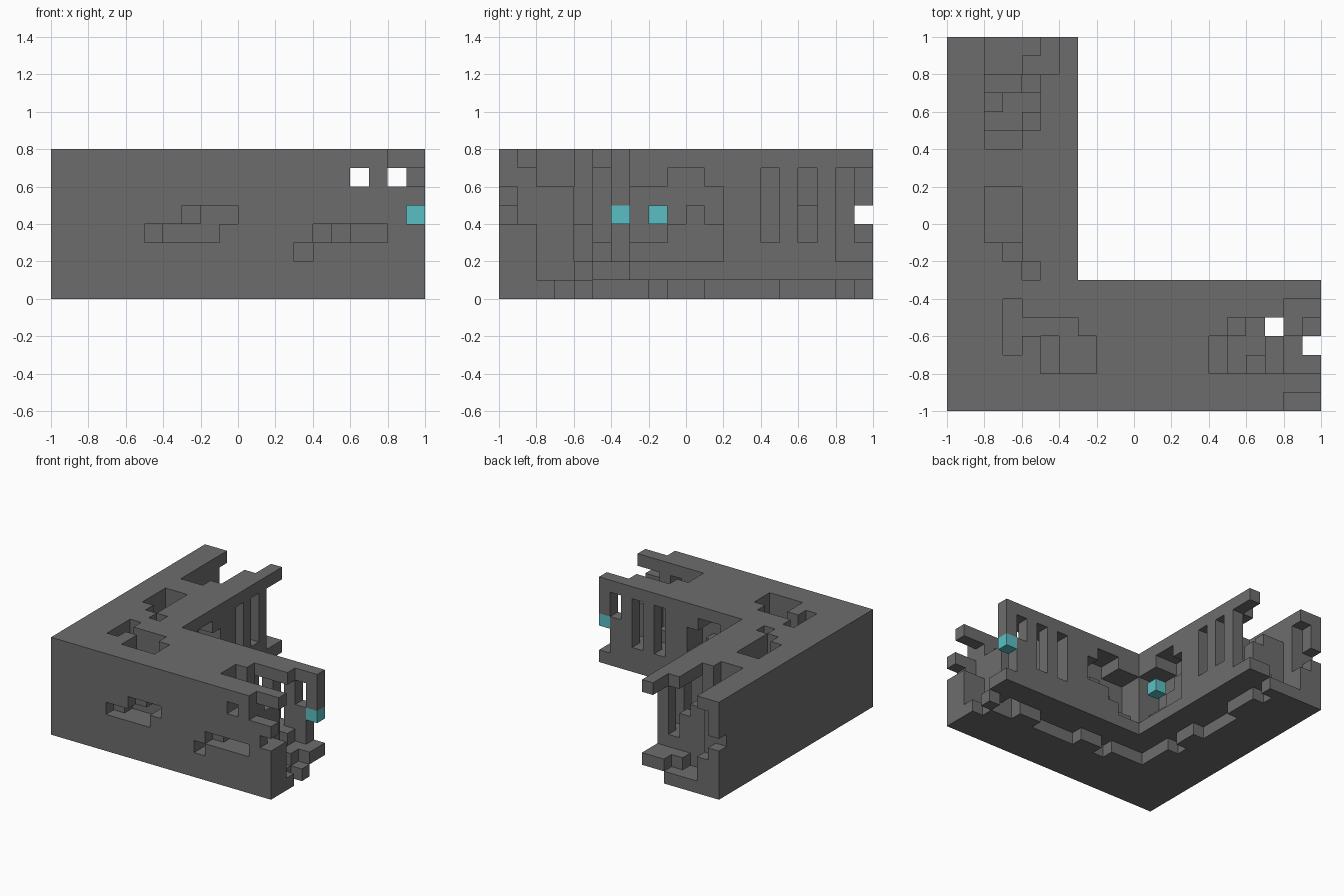
import bpy, bmesh
from mathutils import Vector

cube = bpy.data.objects.get("Cube")
if cube:
    bpy.data.objects.remove(cube, do_unlink=True)

U = 0.1  # block size


def material(name, rgb):
    m = bpy.data.materials.new(name)
    m.use_nodes = True
    m.diffuse_color = (*rgb, 1)
    m.node_tree.nodes["Principled BSDF"].inputs["Base Color"].default_value = (*rgb, 1)
    return m


grey = material("dark grey metal", (0.152, 0.152, 0.152))
teal = material("teal light", (0.105, 0.52, 0.55))

cells = set()


def box(x0, x1, y0, y1, z0, z1):
    return {(x, y, z) for x in range(x0, x1) for y in range(y0, y1) for z in range(z0, z1)}


def arm_box(arm, t0, t1, d0, d1, z0, z1):
    """t runs along the arm, d is the distance in from its outer face."""
    if arm == "x":
        return box(t0, t1, d0, d1, z0, z1)
    return box(d0, d1, t0, t1, z0, z1)


def cut(*dims, arms="xy"):
    for arm in arms:
        cells.difference_update(arm_box(arm, *dims))


def fill(*dims, arms="xy"):
    for arm in arms:
        cells.update(arm_box(arm, *dims))


def blocks_to_object(name, blocks, mat):
    """Skin the outside of a set of blocks and merge the flat faces."""
    bm = bmesh.new()
    corners = {}

    def vert(p):
        key = tuple(p)
        if key not in corners:
            corners[key] = bm.verts.new((p[0] * U - 1, p[1] * U - 1, p[2] * U))
        return corners[key]

    for cell in sorted(blocks):
        for axis in range(3):
            a, b = Vector((0, 0, 0)), Vector((0, 0, 0))
            a[(axis + 1) % 3] = 1
            b[(axis + 2) % 3] = 1
            for side in (0, 1):
                near = list(cell)
                near[axis] += 2 * side - 1
                if tuple(near) in blocks:
                    continue
                o = Vector(cell)
                o[axis] += side
                ring = [o, o + a, o + a + b, o + b]
                bm.faces.new([vert(p) for p in (ring if side else ring[::-1])])
    bmesh.ops.dissolve_limit(bm, angle_limit=0.01, verts=bm.verts[:], edges=bm.edges[:])
    bmesh.ops.triangulate(bm, faces=[f for f in bm.faces if len(f.verts) > 4])
    mesh = bpy.data.meshes.new(name)
    bm.to_mesh(mesh)
    bm.free()
    mesh.materials.append(mat)
    obj = bpy.data.objects.new(name, mesh)
    bpy.context.collection.objects.link(obj)
    return obj


# L-shaped solid
fill(0, 20, 0, 7, 0, 8)

# undercut below the inner walls, with stepped edge
cut(5, 20, 5, 7, 0, 1)
for start, end in ((8, 9), (11, 15), (18, 19)):
    cut(start, end, 4, 5, 0, 1)

# open trench along the outer half of each arm
cut(14, 20, 2, 4, 2, 8)
cut(15, 20, 4, 5, 2, 8)
cut(18, 20, 2, 6, 1, 8)
cut(14, 18, 5, 6, 3, 7)

# pillars and ledges inside the trench
fill(14, 15, 2, 4, 2, 5)
fill(15, 16, 4, 5, 2, 4)
fill(16, 17, 2, 3, 2, 5)
fill(17, 18, 2, 4, 2, 6)
fill(17, 18, 4, 5, 2, 5)
fill(18, 20, 5, 6, 1, 2)
fill(18, 19, 4, 5, 1, 2)

# tall slots in the inner walls
for start in (14, 16, 18):
    cut(start, start + 1, 6, 7, 3, 7)

# ragged opening in the inner walls near the corner
cut(7, 9, 5, 6, 3, 6)
cut(9, 10, 5, 6, 4, 7)
cut(10, 11, 5, 6, 5, 7)
cut(11, 12, 5, 6, 4, 6)
cut(9, 11, 6, 7, 4, 7)
cut(7, 12, 6, 7, 2, 6, arms="y")
cut(7, 9, 6, 7, 2, 6, arms="x")
cut(9, 10, 6, 7, 3, 4, arms="x")
cut(11, 12, 6, 7, 4, 6, arms="x")

# sunken patches in the roof
cut(9, 12, 2, 4, 5, 8, arms="y")
cut(8, 9, 3, 4, 6, 8, arms="y")
cut(7, 8, 4, 5, 6, 8, arms="y")
cut(5, 8, 2, 4, 6, 8, arms="x")
cut(3, 7, 4, 5, 6, 8, arms="x")
cut(3, 4, 3, 6, 6, 8, arms="x")
cut(5, 6, 2, 4, 5, 6, arms="x")

# recesses in the front face
cut(5, 6, 0, 1, 3, 4, arms="x")
cut(6, 9, 0, 2, 3, 4, arms="x")
cut(7, 8, 0, 1, 4, 5, arms="x")
cut(8, 10, 0, 2, 4, 5, arms="x")
cut(13, 14, 0, 2, 2, 3, arms="x")
cut(14, 15, 0, 1, 3, 4, arms="x")
cut(15, 18, 0, 2, 3, 4, arms="x")

# broken end of the x arm: post, prong, top beam and inner column
cut(18, 20, 0, 2, 4, 8, arms="x")
fill(18, 20, 0, 1, 5, 6, arms="x")
fill(18, 19, 0, 1, 4, 5, arms="x")
fill(18, 20, 1, 2, 7, 8, arms="x")
cut(19, 20, 6, 7, 2, 5, arms="x")
fill(18, 19, 6, 7, 2, 5, arms="x")

# broken end of the y arm: top beam, base and a notched outer post
cut(18, 20, 6, 7, 2, 7, arms="y")
cut(19, 20, 1, 2, 3, 7, arms="y")
cut(19, 20, 0, 1, 4, 5, arms="y")

# openings that pass right through
cut(16, 17, 0, 7, 6, 7, arms="x")
cut(18, 19, 0, 7, 6, 7, arms="x")
cut(17, 18, 4, 5, 0, 8, arms="x")
cut(19, 20, 3, 4, 0, 8, arms="x")

# small lights set in the inner walls
lights = {"end_light": (19, 6, 4), "corner_light": (6, 8, 4)}
cells -= set(lights.values())

blocks_to_object("wall_corner", cells, grey)
for name, cell in lights.items():
    blocks_to_object(name, {cell}, teal)
